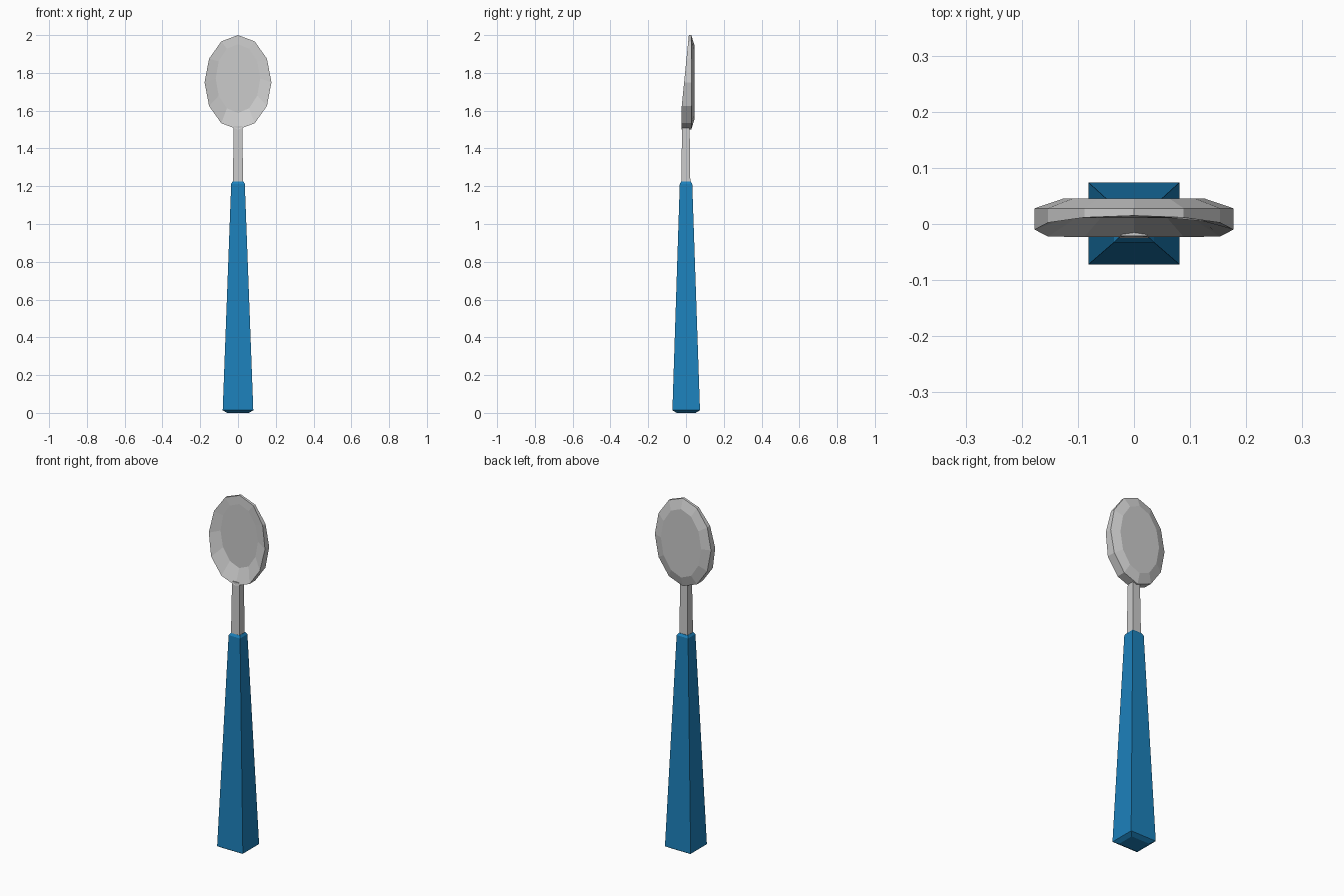
import bpy, math

if "Cube" in bpy.data.objects:
    bpy.data.objects.remove(bpy.data.objects["Cube"])

BLUE = bpy.data.materials.new("handle_blue")
BLUE.diffuse_color = (0.012, 0.22, 0.5, 1)
BLUE.use_nodes = True
BLUE.node_tree.nodes["Principled BSDF"].inputs["Base Color"].default_value = BLUE.diffuse_color


def loft(name, rings, mat=None):
    """Skin closed rings with equal point counts and cap both ends."""
    n = len(rings[0])
    verts = [p for ring in rings for p in ring]
    faces = [(k * n + i, k * n + (i + 1) % n, (k + 1) * n + (i + 1) % n, (k + 1) * n + i)
             for k in range(len(rings) - 1) for i in range(n)]
    faces += [tuple(reversed(range(n))), tuple(range(len(verts) - n, len(verts)))]
    mesh = bpy.data.meshes.new(name)
    mesh.from_pydata(verts, [], faces)
    if mat:
        mesh.materials.append(mat)
    obj = bpy.data.objects.new(name, mesh)
    bpy.context.collection.objects.link(obj)
    return obj


def rect(hx, hy, z, cy=0.0):
    return [(-hx, cy - hy, z), (hx, cy - hy, z), (hx, cy + hy, z), (-hx, cy + hy, z)]


def oval(rx, rz, cz, depth):
    ring = []
    for i in range(12):
        a = math.tau * i / 12
        z = cz + rz * math.cos(a)
        ring.append((-rx * math.sin(a), depth(z), z))
    return ring


# Tapered handle with chamfered ends
loft("handle", [rect(0.058, 0.05, 0.0, 0.001), rect(0.081, 0.073, 0.014, 0.001),
                rect(0.036, 0.033, 1.213), rect(0.028, 0.025, 1.225)], BLUE)

# Square neck
loft("neck", [rect(0.027, 0.024, 1.2, -0.001), rect(0.023, 0.02, 1.52, -0.001)])

# Spoon bowl: flat back, rim leaning back toward the tip, shallow hollow front
loft("bowl", [oval(0.127, 0.195, 1.75, lambda z: 0.045),
              oval(0.177, 0.25, 1.75, lambda z: 0.028),
              oval(0.177, 0.25, 1.75, lambda z: max(-0.023, -0.01 + 0.1 * (z - 1.75))),
              oval(0.118, 0.182, 1.77, lambda z: 0.011)])
